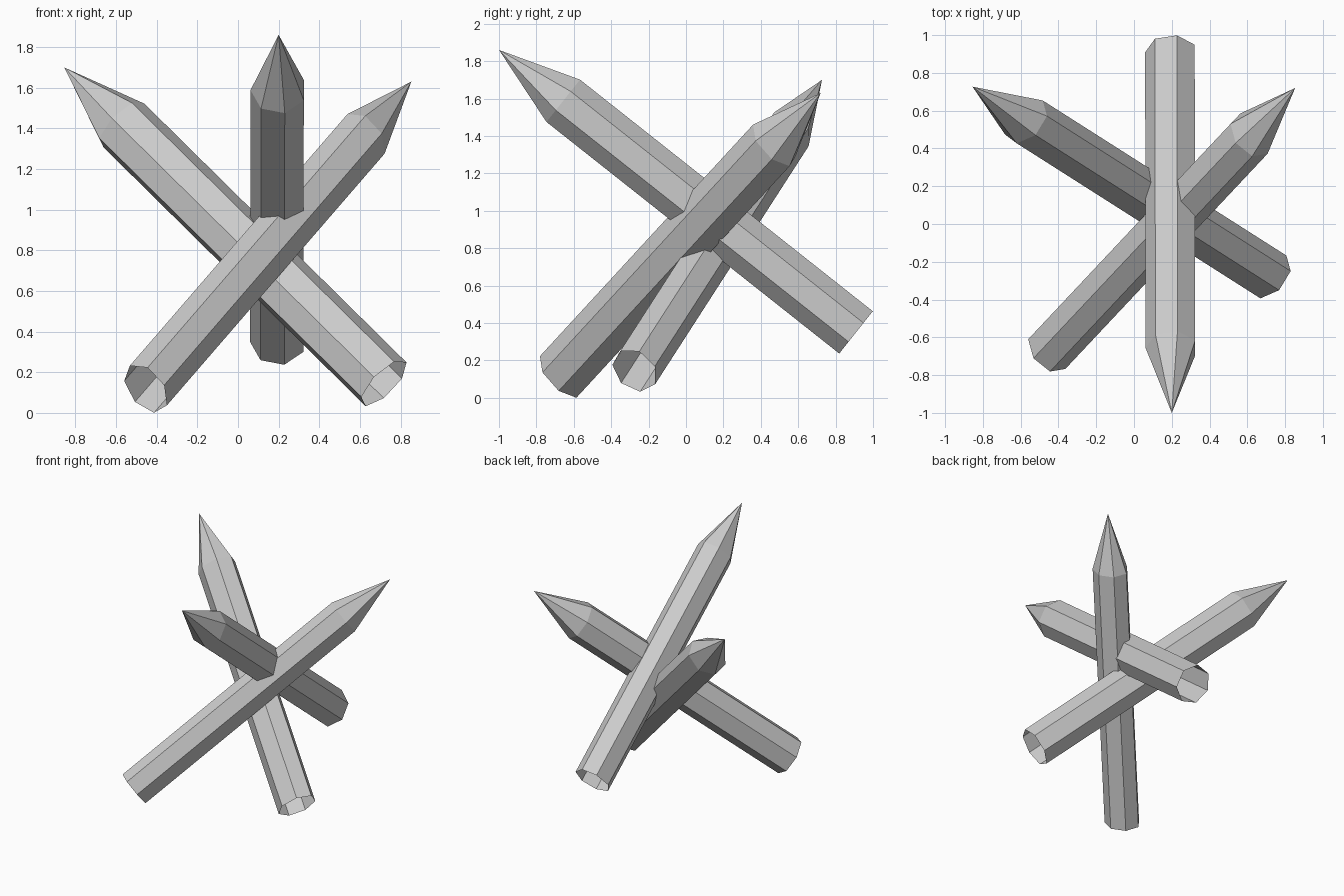
import bpy, bmesh
from math import cos, sin, tau
from mathutils import Vector

if "Cube" in bpy.data.objects:
    bpy.data.objects.remove(bpy.data.objects["Cube"])

SIDES = 7
SHOULDER = 0.82  # fraction of the length where the point begins


def stake(name, base, tip, u, v):
    """Open-ended seven-sided shaft with a sharpened tip; u, v span its section."""
    base, tip, u, v = (Vector(p) for p in (base, tip, u, v))
    shoulder = base.lerp(tip, SHOULDER)
    bm = bmesh.new()
    rings = []
    for centre in (base, shoulder):
        rings.append([bm.verts.new(centre + u * cos(tau * k / SIDES) + v * sin(tau * k / SIDES))
                      for k in range(SIDES)])
    point = bm.verts.new(tip)
    low, high = rings
    for k in range(SIDES):
        n = (k + 1) % SIDES
        bm.faces.new((low[k], low[n], high[n], high[k]))
        bm.faces.new((high[k], high[n], point))
    # Make faces point outward
    if u.cross(v).dot(tip - base) < 0:
        bmesh.ops.reverse_faces(bm, faces=bm.faces[:])
    mesh = bpy.data.meshes.new(name)
    bm.to_mesh(mesh)
    bm.free()
    obj = bpy.data.objects.new(name, mesh)
    bpy.context.collection.objects.link(obj)
    return obj


# Three crossed stakes
stake("right_stake", (-0.453, -0.67, 0.12), (0.853, 0.72, 1.63),
      (-0.107, 0.06, 0.037), (-0.016, -0.10, 0.114))
stake("left_stake", (0.718, -0.274, 0.147), (-0.855, 0.727, 1.70),
      (-0.111, -0.073, -0.068), (-0.026, 0.095, -0.092))
stake("front_stake", (0.197, 0.909, 0.35), (0.20, -1.0, 1.86),
      (-0.138, 0, 0), (0, -0.092, -0.116))
